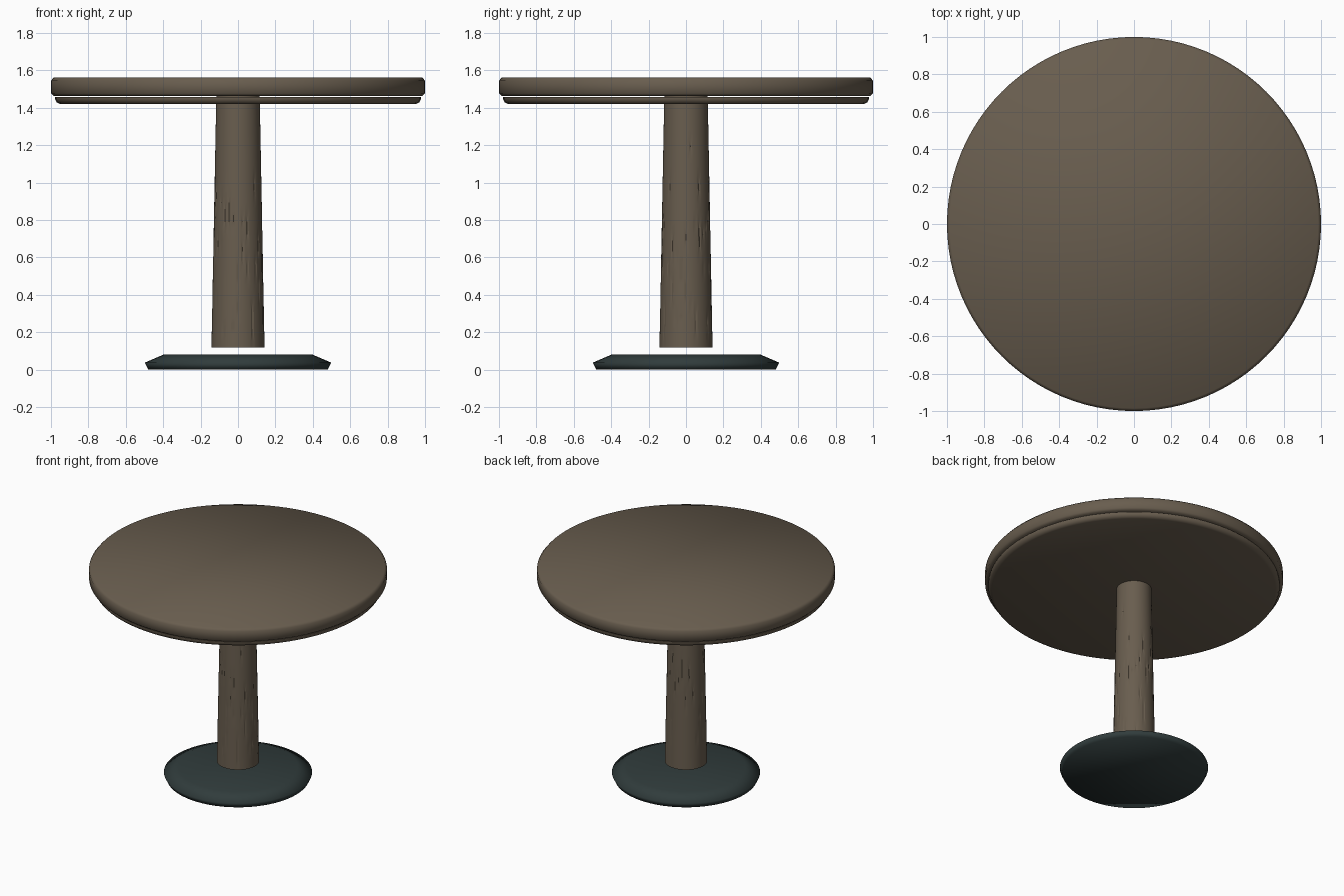
import bpy, bmesh, math, random

if "Cube" in bpy.data.objects:
    bpy.data.objects.remove(bpy.data.objects["Cube"])

random.seed(4)


def material(name, rgb):
    m = bpy.data.materials.new(name)
    m.diffuse_color = (*rgb, 1)
    m.use_nodes = True
    m.node_tree.nodes["Principled BSDF"].inputs["Base Color"].default_value = m.diffuse_color
    return m


wood = material("brown wood", (0.14, 0.11, 0.077))
metal = material("dark slate", (0.03, 0.045, 0.045))


def lathe(name, profile, sides, mat, angle=None, offset=None):
    """Turn (radius, z) points, bottom to top, into a capped solid of revolution."""
    bm = bmesh.new()
    rings = []
    for j, (r, z) in enumerate(profile):
        ring = []
        for i in range(sides):
            a = 2 * math.pi * i / sides
            q = r - (offset(i, j) if offset else 0)
            ring.append(bm.verts.new((q * math.cos(a), q * math.sin(a), z)))
        rings.append(ring)
    for lo, hi in zip(rings, rings[1:]):
        for i in range(sides):
            k = (i + 1) % sides
            bm.faces.new((lo[i], lo[k], hi[k], hi[i]))
    bm.faces.new(rings[0][::-1])
    bm.faces.new(rings[-1])
    me = bpy.data.meshes.new(name)
    bm.to_mesh(me)
    bm.free()
    me.materials.append(mat)
    ob = bpy.data.objects.new(name, me)
    bpy.context.collection.objects.link(ob)
    bpy.ops.object.select_all(action='DESELECT')
    ob.select_set(True)
    bpy.context.view_layer.objects.active = ob
    if angle:
        bpy.ops.object.shade_smooth_by_angle(angle=math.radians(angle))
    else:
        bpy.ops.object.shade_smooth()
    return ob


# Round slab with softened rims
lathe("table_top", [(0.985, 1.463), (1, 1.477), (1, 1.545), (0.985, 1.563)], 96, wood)

# Thinner disc just under the slab
lathe("under_top", [(0.95, 1.42), (0.968, 1.428), (0.978, 1.445), (0.978, 1.457)],
      96, wood, 40)

# Tapered column with short vertical grain grooves
SIDES, RINGS = 96, 40
grooves = set()
for i in range(0, SIDES, 3):
    for _ in range(2):
        start = random.randint(1, RINGS - 8)
        grooves.update((i, j) for j in range(start, start + random.randint(2, 6)))
column = [(0.142 - 0.026 * j / RINGS, 0.12 + 1.343 * j / RINGS) for j in range(RINGS + 1)]
lathe("column", column, SIDES, wood, 20,
      lambda i, j: 0.003 if (i, j) in grooves else 0)

# Bevelled foot disc
lathe("base", [(0.48, 0), (0.498, 0.038), (0.40, 0.08)], 64, metal)
